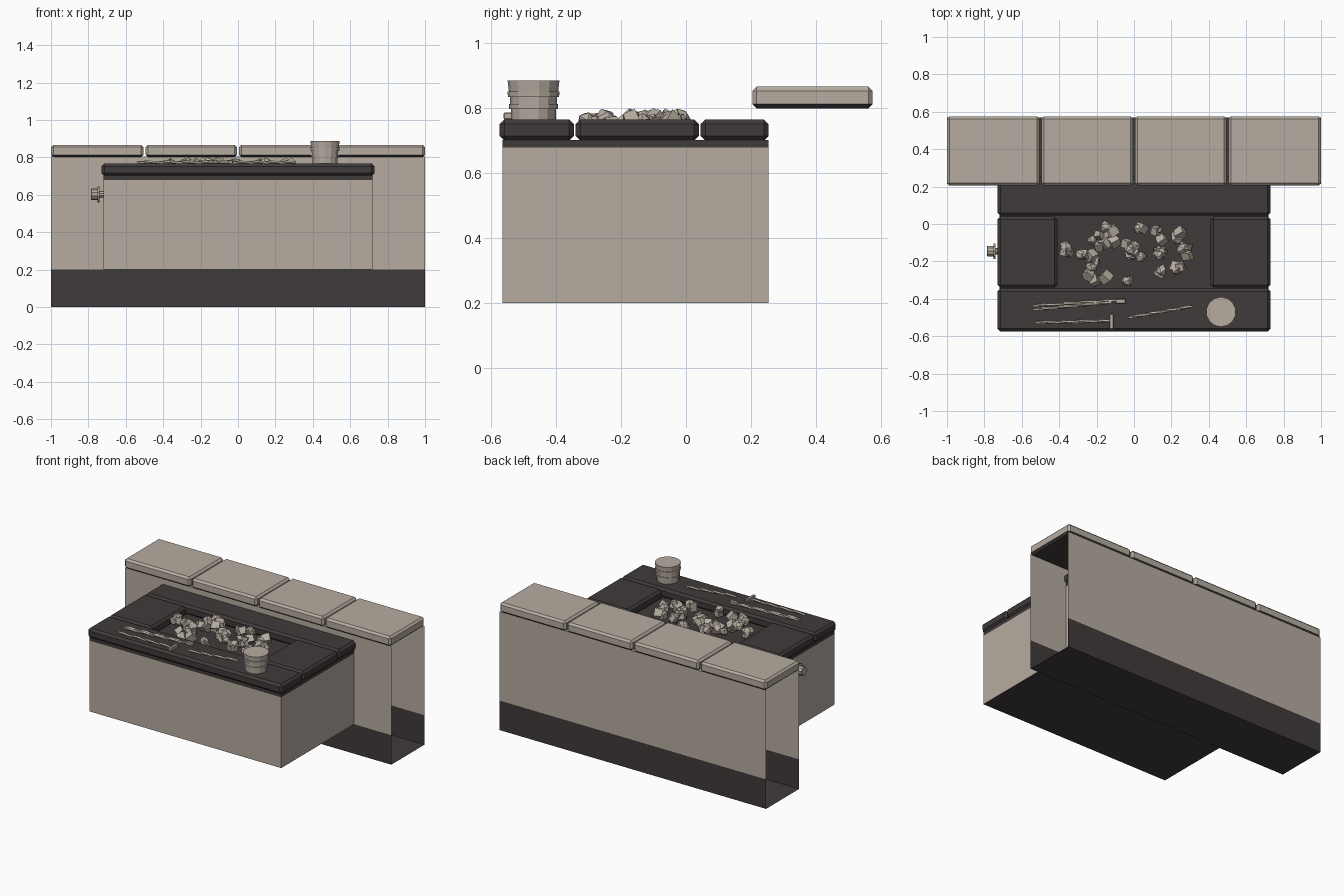
import bpy, bmesh, math, random
from mathutils import Vector, Matrix

if "Cube" in bpy.data.objects:
    bpy.data.objects.remove(bpy.data.objects["Cube"])
random.seed(7)


def material(name, rgb):
    m = bpy.data.materials.new(name)
    m.use_nodes = True
    m.diffuse_color = (*rgb, 1)
    m.node_tree.nodes["Principled BSDF"].inputs["Base Color"].default_value = (*rgb, 1)
    return m


BEIGE = material("beige_stone", (0.47, 0.415, 0.355))
DARK = material("dark_slate", (0.052, 0.043, 0.043))


def finish(bm, name, mats, rule=None):
    """Turn a bmesh into an object; rule(face) picks the material index."""
    if rule:
        bm.normal_update()
        for f in bm.faces:
            f.material_index = rule(f)
    me = bpy.data.meshes.new(name)
    bm.to_mesh(me)
    bm.free()
    for m in mats:
        me.materials.append(m)
    ob = bpy.data.objects.new(name, me)
    bpy.context.collection.objects.link(ob)
    return ob


def block(name, x, y, z, mats, chamfer=0, rule=None):
    """Box from (min, max) ranges with optional chamfered edges."""
    bm = bmesh.new()
    size = [r[1] - r[0] for r in (x, y, z)]
    mid = [(r[0] + r[1]) / 2 for r in (x, y, z)]
    bmesh.ops.create_cube(bm, size=1, matrix=Matrix.Translation(mid) @ Matrix.Diagonal((*size, 1)))
    if chamfer:
        bmesh.ops.bevel(bm, geom=bm.edges[:], offset=chamfer, segments=1, affect='EDGES')
    return finish(bm, name, mats, rule)


def turned(name, start, end, profile, sides, twist=0):
    """Loft rings (distance fraction, radius) along the line start-end."""
    start, end = Vector(start), Vector(end)
    turn = (end - start).to_track_quat('Z', 'Y')
    bm = bmesh.new()
    rings = []
    for i, (t, r) in enumerate(profile):
        ring = []
        for k in range(sides):
            a = math.tau * (k + 0.5) / sides + twist * i
            ring.append(bm.verts.new(start.lerp(end, t) + turn @ Vector((r * math.cos(a), r * math.sin(a), 0))))
        rings.append(ring)
    for low, high in zip(rings, rings[1:]):
        for k in range(sides):
            n = (k + 1) % sides
            bm.faces.new((low[k], low[n], high[n], high[k]))
    bm.faces.new(rings[0][::-1])
    bm.faces.new(rings[-1])
    return finish(bm, name, [BEIGE])


# Back wall: front, floor and back panels with open ends and a dark plinth
bm = bmesh.new()
path = [(0.215, 0.805), (0.215, 0.2), (0.215, 0), (0.57, 0), (0.57, 0.2), (0.57, 0.805)]
pairs = [[bm.verts.new((x, y, z)) for x in (-1, 1)] for y, z in path]
for a, b in zip(pairs, pairs[1:]):
    bm.faces.new((a[1], a[0], b[0], b[1]))
finish(bm, "back_wall", [BEIGE, DARK], lambda f: int(f.calc_center_median().z < 0.2))

# Coping stones with dark undersides
for i in range(4):
    x = -1 + i * 0.5
    left, right = (0 if i == 0 else 0.005), (0 if i == 3 else 0.005)
    block(f"coping_stone_{i + 1}", (x + left, x + 0.5 - right), (0.205, 0.575), (0.8, 0.867),
          [BEIGE, DARK], 0.013, lambda f: int(f.normal.z < -0.3))

# Hearth body with dark underside, and the dark bed beneath the slabs
block("hearth_body", (-0.72, 0.72), (-0.565, 0.255), (0.2, 0.68), [BEIGE, DARK],
      rule=lambda f: int(f.normal.z < -0.5))
block("slab_bed", (-0.72, 0.72), (-0.565, 0.255), (0.68, 0.703), [DARK])

# Top slabs framing the sunken fire pit
SLAB = (0.7, 0.766)
block("front_slab", (-0.73, 0.73), (-0.575, -0.345), SLAB, [DARK], 0.015)
block("rear_slab", (-0.73, 0.73), (0.045, 0.255), SLAB, [DARK], 0.015)
for name, side in (("right_slab", -1), ("left_slab", 1)):
    block(name, sorted((side * 0.41, side * 0.73)), (-0.34, 0.04), SLAB, [DARK], 0.015)

# Loose stones heaped in the pit: cluster centre, spread and count
clusters = [(-0.36, -0.13, 0.05, 4), (-0.27, -0.19, 0.06, 6), (-0.15, -0.06, 0.08, 11),
            (-0.2, -0.27, 0.05, 5), (-0.02, -0.15, 0.07, 8), (0.03, -0.02, 0.02, 2),
            (0.14, -0.05, 0.04, 3), (0.23, -0.07, 0.03, 3), (0.28, -0.14, 0.03, 3),
            (0.23, -0.25, 0.03, 3), (0.13, -0.26, 0.02, 2), (0.13, -0.16, 0.03, 3),
            (-0.03, -0.3, 0.03, 2)]
bm = bmesh.new()
for cx, cy, spread, count in clusters:
    for i in range(count):
        a, d = random.uniform(0, math.tau), spread * math.sqrt(random.random())
        spin = Matrix.Rotation(random.uniform(0, math.tau), 4, Vector((random.random(), random.random(), 1)))
        y = min(max(cy + d * math.sin(a), -0.305), 0.01)
        place = Matrix.Translation((cx + d * math.cos(a), y, random.uniform(0.735, 0.768))) @ spin
        if i % 3:
            made = bmesh.ops.create_cube(bm, size=random.uniform(0.036, 0.052), matrix=place)
        else:
            made = bmesh.ops.create_icosphere(bm, subdivisions=1, radius=random.uniform(0.026, 0.036), matrix=place)
        for v in made["verts"]:
            v.co += Vector([random.uniform(-0.004, 0.004) for _ in range(3)])
            v.co.z = min(v.co.z, 0.8)
finish(bm, "fire_stones", [BEIGE])

# Bucket with raised hoops
bucket = [(0, 0.068), (0.27, 0.07), (0.27, 0.075), (0.4, 0.076), (0.4, 0.072), (0.58, 0.073),
          (0.58, 0.079), (0.72, 0.08), (0.72, 0.076), (1, 0.08)]
turned("bucket", (0.465, -0.47, 0.765), (0.465, -0.47, 0.886), bucket, 14)

# Twisted tool rods lying on the front slab
rods = {"tongs_upper_arm": ((-0.54, -0.437), (-0.09, -0.408)),
        "tongs_lower_arm": ((-0.54, -0.458), (-0.12, -0.418)),
        "hammer_handle": ((-0.53, -0.527), (-0.12, -0.517)),
        "poker": ((-0.03, -0.5), (0.31, -0.44))}
for name, (a, b) in rods.items():
    turned(name, (*a, 0.774), (*b, 0.774), [(i / 16, 0.008) for i in range(17)], 4, 0.4)
block("hammer_head", (-0.13, -0.11), (-0.562, -0.48), (0.766, 0.787), [BEIGE], 0.003)
block("tongs_grip", (-0.1, -0.045), (-0.425, -0.4), (0.766, 0.784), [BEIGE], 0.003)

# Side valve knob with a flange
knob = [(0, 0.018), (0.3, 0.018), (0.3, 0.043), (0.47, 0.043), (0.47, 0.03), (0.95, 0.03), (1, 0.026)]
turned("side_knob", (-0.72, -0.145, 0.602), (-0.786, -0.145, 0.602), knob, 10)
